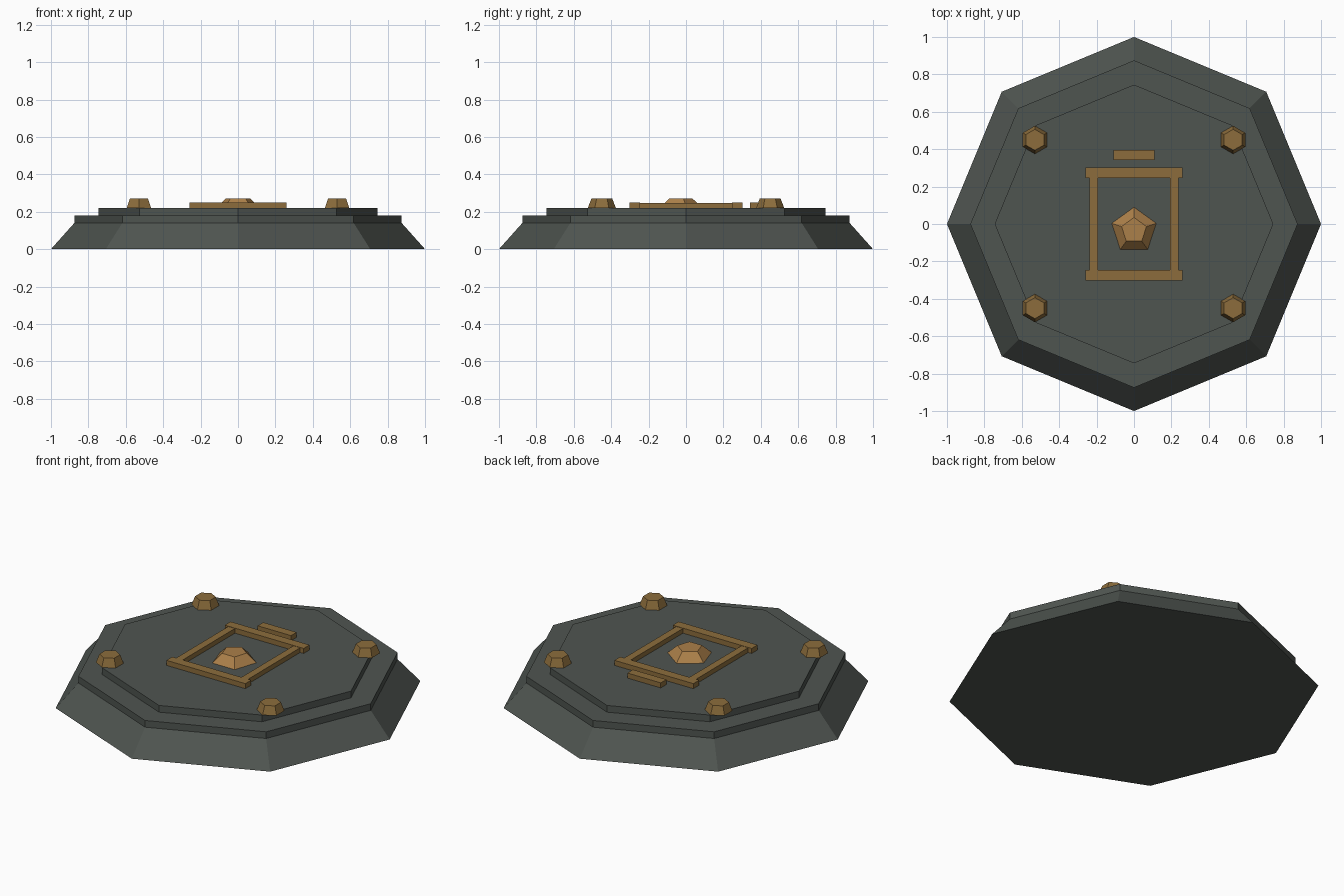
import bpy, bmesh, math

if "Cube" in bpy.data.objects:
    bpy.data.objects.remove(bpy.data.objects["Cube"])


def material(name, rgb):
    m = bpy.data.materials.new(name)
    m.diffuse_color = (*rgb, 1)
    m.use_nodes = True
    m.node_tree.nodes["Principled BSDF"].inputs["Base Color"].default_value = m.diffuse_color
    return m


STONE = material("dark_stone", (0.078, 0.090, 0.081))
BRONZE = material("aged_bronze", (0.262, 0.152, 0.045))
GEM = material("bright_bronze", (0.41, 0.215, 0.067))


def finish(name, bm, mat):
    bmesh.ops.recalc_face_normals(bm, faces=bm.faces)
    mesh = bpy.data.meshes.new(name)
    bm.to_mesh(mesh)
    bm.free()
    mesh.materials.append(mat)
    bpy.context.collection.objects.link(bpy.data.objects.new(name, mesh))


def frustum(name, sides, r0, r1, z0, z1, mat, x=0, y=0, turn=0.0):
    """Flat-sided solid between two regular polygons."""
    bm = bmesh.new()
    rings = []
    for r, z in ((r0, z0), (r1, z1)):
        angles = [turn + 2 * math.pi * i / sides for i in range(sides)]
        rings.append([bm.verts.new((x + r * math.cos(a), y + r * math.sin(a), z))
                      for a in angles])
    low, high = rings
    bm.faces.new(low[::-1])
    bm.faces.new(high)
    for i in range(sides):
        j = (i + 1) % sides
        bm.faces.new((low[i], low[j], high[j], high[i]))
    finish(name, bm, mat)


def box(name, x0, x1, y0, y1, z0, z1, mat):
    bm = bmesh.new()
    bmesh.ops.create_cube(bm, size=1)
    for v in bm.verts:
        v.co = (x1 if v.co.x > 0 else x0,
                y1 if v.co.y > 0 else y0,
                z1 if v.co.z > 0 else z0)
    finish(name, bm, mat)


# Stepped octagonal plinth
frustum("sloped_base", 8, 1.0, 0.875, 0.0, 0.14, STONE)
frustum("middle_step", 8, 0.875, 0.875, 0.14, 0.18, STONE)
frustum("top_step", 8, 0.745, 0.745, 0.18, 0.22, STONE)

# Corner studs
for sx in (-1, 1):
    for sy in (-1, 1):
        frustum("corner_stud", 6, 0.075, 0.056, 0.22, 0.27, BRONZE,
                0.53 * sx, 0.45 * sy, math.pi / 2)

# Raised rectangular frame
for s in (-1, 1):
    ya, yb = sorted((0.247 * s, 0.302 * s))
    box("frame_end_bar", -0.26, 0.26, ya, yb, 0.215, 0.25, BRONZE)
    xa, xb = sorted((0.193 * s, 0.237 * s))
    box("frame_side_bar", xa, xb, -0.26, 0.26, 0.215, 0.248, BRONZE)

# Short bar behind the frame
box("rear_bar", -0.11, 0.11, 0.342, 0.395, 0.215, 0.25, BRONZE)

# Five-sided central boss
frustum("central_boss", 5, 0.125, 0.07, 0.22, 0.27, GEM, 0, -0.035, math.pi / 2)
